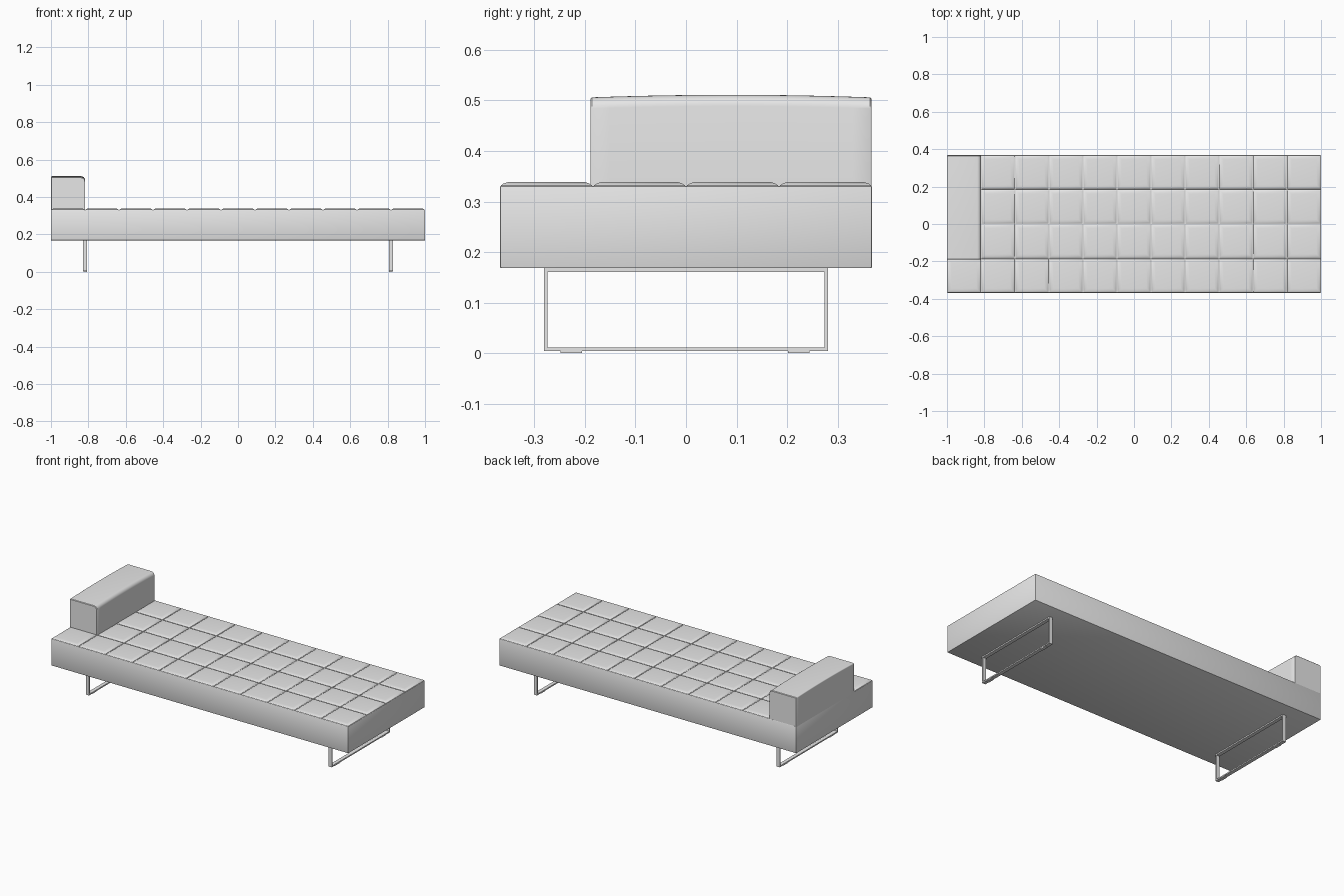
import bpy, bmesh
from math import sin, cos, pi
from mathutils import Vector

cube = bpy.data.objects.get("Cube")
if cube:
    bpy.data.objects.remove(cube, do_unlink=True)

grey = bpy.data.materials.new("plain_grey")
grey.use_nodes = True
grey.diffuse_color = (0.8, 0.8, 0.8, 1)
grey.node_tree.nodes["Principled BSDF"].inputs["Base Color"].default_value = (0.8, 0.8, 0.8, 1)


def finish(name, bm, smooth=False):
    bmesh.ops.recalc_face_normals(bm, faces=bm.faces)
    mesh = bpy.data.meshes.new(name)
    bm.to_mesh(mesh)
    bm.free()
    mesh.materials.append(grey)
    obj = bpy.data.objects.new(name, mesh)
    bpy.context.collection.objects.link(obj)
    if smooth:
        bpy.ops.object.select_all(action='DESELECT')
        obj.select_set(True)
        bpy.context.view_layer.objects.active = obj
        bpy.ops.object.shade_smooth_by_angle(angle=0.6)
    return obj


def add_loft(bm, rings, closed=False):
    """Skin a list of point rings; cap the ends unless closed."""
    loops = [[bm.verts.new(p) for p in ring] for ring in rings]
    pairs = list(zip(loops, loops[1:]))
    if closed:
        pairs.append((loops[-1], loops[0]))
    else:
        bm.faces.new(loops[0])
        bm.faces.new(loops[-1])
    for a, b in pairs:
        for i in range(len(a)):
            j = (i + 1) % len(a)
            bm.faces.new((a[i], a[j], b[j], b[i]))


def rect(x0, x1, y0, y1, z):
    return [(x0, y0, z), (x1, y0, z), (x1, y1, z), (x0, y1, z)]


def box(name, x0, x1, y0, y1, z0, z1, bevel=0):
    bm = bmesh.new()
    add_loft(bm, [rect(x0, x1, y0, y1, z0), rect(x0, x1, y0, y1, z1)])
    if bevel:
        bmesh.ops.bevel(bm, geom=bm.edges[:], offset=bevel, segments=2,
                        profile=0.5, affect='EDGES')
    return finish(name, bm, bool(bevel))


HALF_Y = 0.368

# Mattress body
box("mattress_body", -1, 1, -HALF_Y, HALF_Y, 0.168, 0.331, 0.003)

# Puffed square panels on top; the bolster replaces three at the head end
COLS, ROWS = 11, 4
sx, sy = 2 / COLS, 2 * HALF_Y / ROWS
bm = bmesh.new()
for c in range(COLS):
    for r in range(ROWS):
        if c == 0 and r > 0:
            continue
        x, y = -1 + c * sx, -HALF_Y + r * sy
        add_loft(bm, [rect(x + d, x + sx - d, y + d, y + sy - d, z) for d, z in
                      ((0.001, 0.328), (0.002, 0.332), (0.007, 0.3355), (0.014, 0.338), (0.024, 0.339))])
finish("mattress_panels", bm, True)

# Bolster: rounded section swept along y with a slightly crowned top
X0, X1 = -1, -0.817
Y0, Y1 = -0.189, 0.367


def bolster_ring(y, top, inset):
    pts = [(X0 + inset, y, 0.325), (X1 - inset, y, 0.325)]
    for radius, cx, start in ((0.022, X1 - inset - 0.022, 0), (0.006, X0 + inset + 0.006, pi / 2)):
        for k in range(7):
            a = start + k * pi / 12
            pts.append((cx + radius * cos(a), y, top - radius + radius * sin(a)))
    return pts


N = 16
rings = [bolster_ring(Y0, 0.503, 0.002)]
for i in range(N + 1):
    t = 2 * i / N - 1
    y = (Y0 + Y1) / 2 + t * ((Y1 - Y0) / 2 - 0.003)
    rings.append(bolster_ring(y, 0.511 - 0.005 * t * t, 0))
rings.append(bolster_ring(Y1, 0.503, 0.002))
bm = bmesh.new()
add_loft(bm, rings)
finish("bolster", bm, True)

# Sled legs: one flat-bar rectangular loop with two glides at each end
BAR, LEG_Y, LEG_Z0, LEG_Z1 = 0.0075, 0.281, 0.004, 0.168
for side, name in ((-1, "right"), (1, "left")):
    xa, xb = side * 0.817 - 0.011, side * 0.817 + 0.011
    rings = []
    for dy, dz in ((-1, 0), (1, 0), (1, 1), (-1, 1)):
        oy, oz = dy * LEG_Y, (LEG_Z1 if dz else LEG_Z0)
        iy, iz = oy - dy * BAR, oz + (-BAR if dz else BAR)
        rings.append([(xa, oy, oz), (xb, oy, oz), (xb, iy, iz), (xa, iy, iz)])
    bm = bmesh.new()
    add_loft(bm, rings, closed=True)
    finish(name + "_leg_frame", bm)
    for fy, end in ((-0.227, "front"), (0.223, "back")):
        box(f"{name}_{end}_glide", xa + 0.002, xb - 0.002, fy - 0.021, fy + 0.021, 0, 0.005)
